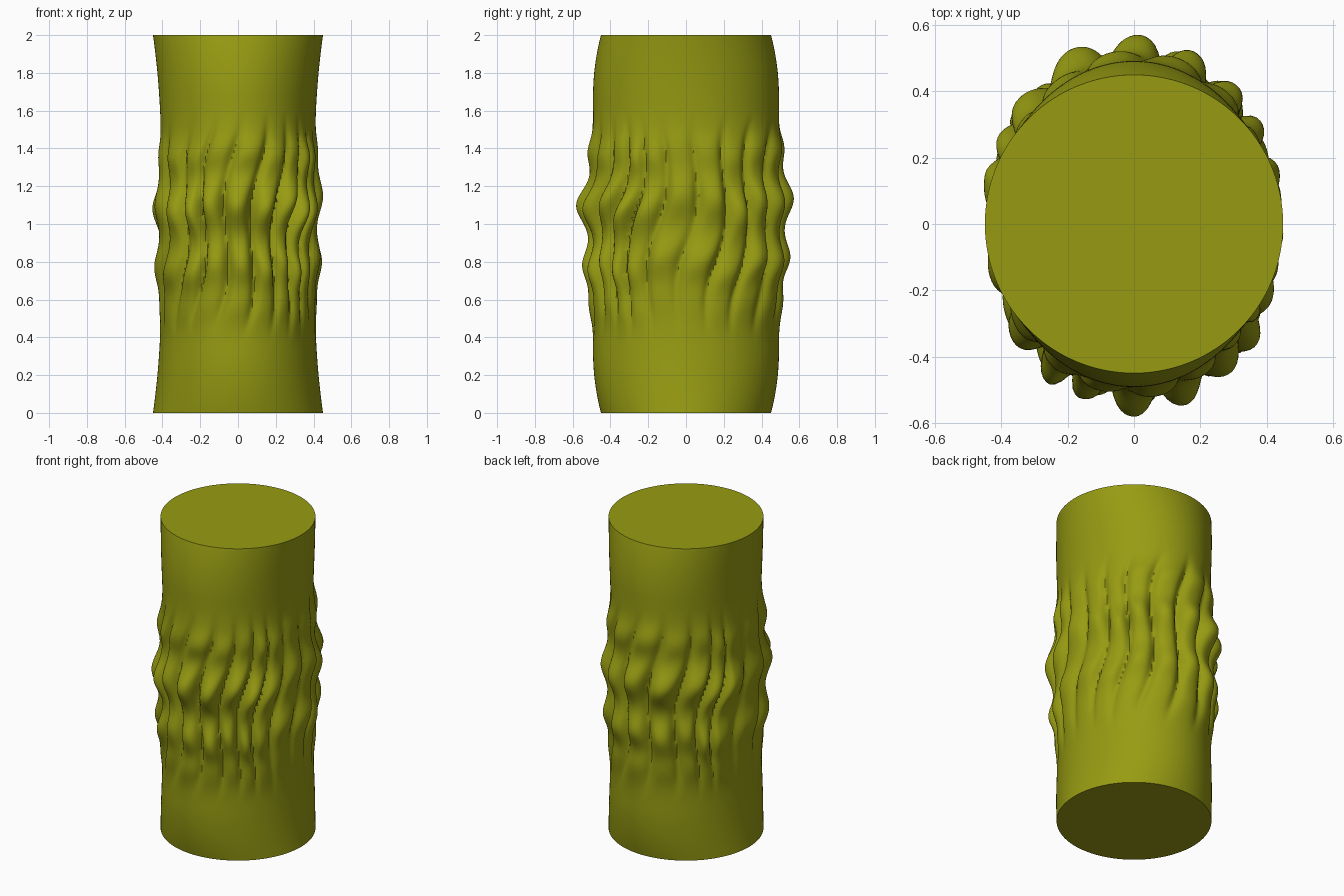
import bpy, bmesh, math, random

if "Cube" in bpy.data.objects:
    bpy.data.objects.remove(bpy.data.objects["Cube"])

random.seed(7)
SEGS, ROWS = 228, 120

# Fold crests around the tube (degrees) with per-crest variation
CRESTS = [-168, -142, -122, -108, -86, -67, -51, -38, -26, -8, 14, 31, 48, 70, 92, 116, 138, 151, 162]
VARY = [(random.uniform(-0.05, 0.05), random.uniform(0.75, 1.1), random.uniform(0, 6.28)) for _ in CRESTS]
# Bulges along each fold: height, size, width
BULGES = [(1.40, 0.028, 0.09), (1.11, 0.070, 0.11), (0.79, 0.050, 0.10), (0.55, 0.018, 0.10)]


def ease(z, length):
    d = min(1.0, min(z, 2 - z) / length)
    return 1 - (1 - d) ** 2


def smooth(a, b, t):
    t = max(0.0, min(1.0, (t - a) / (b - a)))
    return t * t * (3 - 2 * t)


def fold(angle, z):
    """Radial offset of the wrinkled middle band."""
    band = smooth(0.35, 0.72, z) * (1 - smooth(1.3, 1.62, z))
    wander = 12 * (z - 1.1) + 4 * math.sin(7 * z + 2 * angle)
    deg = math.degrees(angle) - wander
    best = None
    n = len(CRESTS)
    for i, c in enumerate(CRESTS):
        d = (deg - c + 180) % 360 - 180
        if best is None or abs(d) < abs(best[0]):
            gap = CRESTS[(i + 1) % n] - c if d > 0 else c - CRESTS[i - 1]
            best = (d, gap % 360, i)
    d, gap, i = best
    f = min(1.0, abs(d) / (gap / 2))
    lobe = max(0.0, math.cos(f * math.pi / 2)) ** 0.8
    shift, amp, phase = VARY[i]
    rise = 0.006 + sum(s * math.exp(-((z - h - shift) / w) ** 2) for h, s, w in BULGES)
    rise += 0.006 * math.sin(13 * z + phase)
    side = 0.62 + 0.38 * abs(math.sin(angle))
    furrow = 0.018 * math.exp(-((1 - f) / 0.3) ** 2)
    return band * side * (amp * rise * lobe + 0.007 - furrow)


# Tube: round ends, squeezed oval middle, wrinkled waist
bm = bmesh.new()
rings = []
for r in range(ROWS + 1):
    z = 2 * r / ROWS
    rx = 0.45 - 0.042 * ease(z, 0.60)
    ry = 0.45 + 0.042 * ease(z, 0.32)
    ring = []
    for s in range(SEGS):
        a = 2 * math.pi * s / SEGS
        off = fold(a, z)
        ring.append(bm.verts.new(((rx + off) * math.cos(a), (ry + off) * math.sin(a), z)))
    rings.append(ring)
for low, high in zip(rings, rings[1:]):
    for s in range(SEGS):
        t = (s + 1) % SEGS
        bm.faces.new((low[s], low[t], high[t], high[s]))

# Flat end caps
bm.faces.new(list(reversed(rings[0])))
bm.faces.new(rings[-1])

mesh = bpy.data.meshes.new("wrinkled_tube")
bm.to_mesh(mesh)
bm.free()
tube = bpy.data.objects.new("wrinkled_tube", mesh)
bpy.context.collection.objects.link(tube)

# Olive surface
olive = bpy.data.materials.new("olive")
olive.diffuse_color = (0.31, 0.33, 0.006, 1)
olive.use_nodes = True
olive.node_tree.nodes["Principled BSDF"].inputs["Base Color"].default_value = olive.diffuse_color
mesh.materials.append(olive)

bpy.context.view_layer.objects.active = tube
tube.select_set(True)
bpy.ops.object.shade_smooth_by_angle(angle=math.radians(50))
